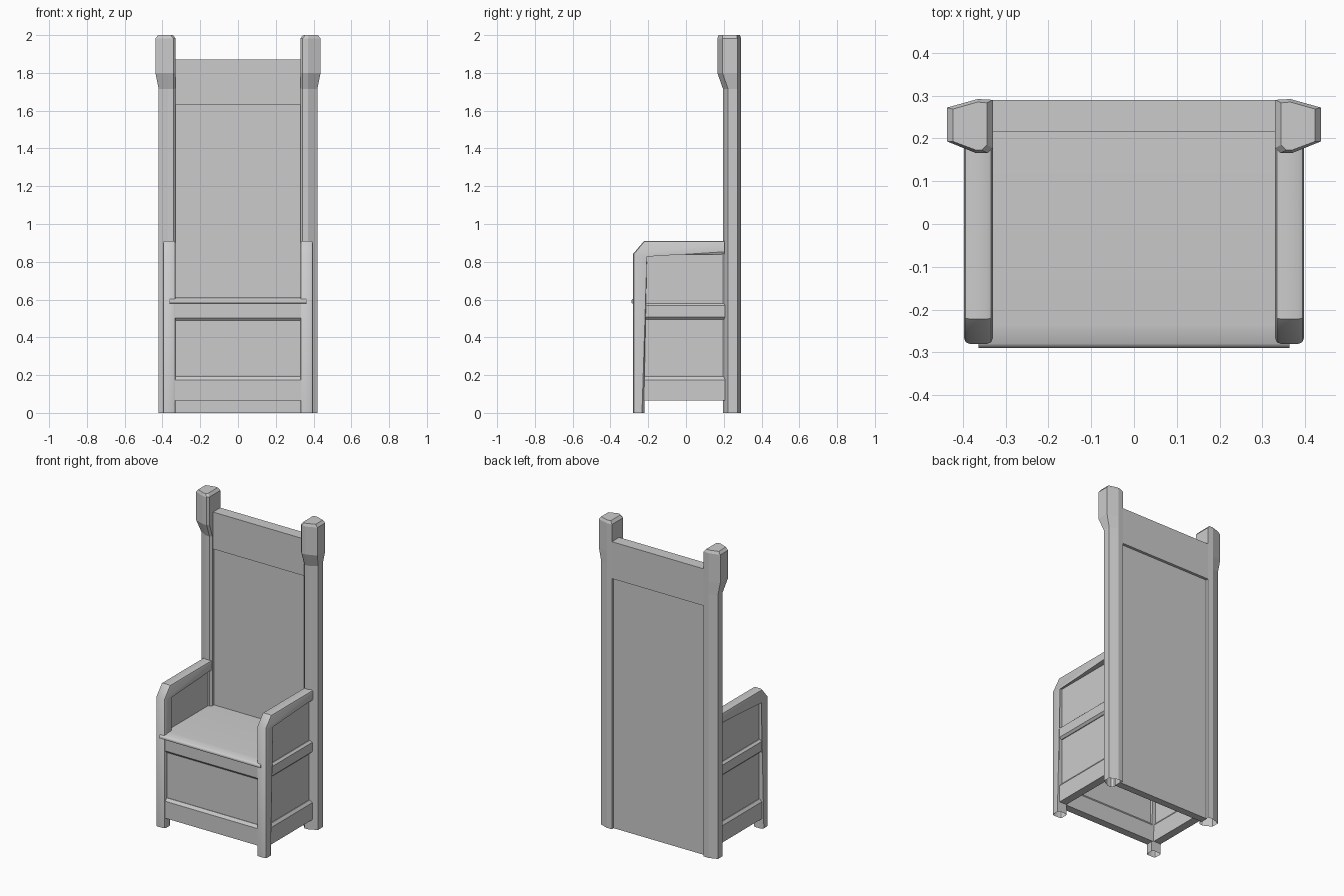
import bpy, bmesh

if "Cube" in bpy.data.objects:
    bpy.data.objects.remove(bpy.data.objects["Cube"])


def finish(name, bm, mirror=False, smooth=False):
    bmesh.ops.recalc_face_normals(bm, faces=bm.faces[:])
    me = bpy.data.meshes.new(name)
    bm.to_mesh(me)
    bm.free()
    ob = bpy.data.objects.new(name, me)
    bpy.context.collection.objects.link(ob)
    if mirror:
        ob.modifiers.new("mirror", 'MIRROR').use_clip = False
    if smooth:
        bpy.ops.object.select_all(action='DESELECT')
        ob.select_set(True)
        bpy.context.view_layer.objects.active = ob
        bpy.ops.object.shade_smooth_by_angle(angle=0.7)
    return ob


def loft(bm, rings, cap_start=True):
    # bridge equal-sized point rings and cap the ends
    vs = [[bm.verts.new(p) for p in r] for r in rings]
    n = len(vs[0])
    for a, b in zip(vs, vs[1:]):
        for i in range(n):
            j = (i + 1) % n
            bm.faces.new((a[i], a[j], b[j], b[i]))
    if cap_start:
        bm.faces.new(vs[0])
    bm.faces.new(vs[-1])


def box(name, x0, x1, y0, y1, z0, z1, mirror=False):
    bm = bmesh.new()
    loft(bm, [[(x0, y0, z), (x1, y0, z), (x1, y1, z), (x0, y1, z)] for z in (z0, z1)])
    return finish(name, bm, mirror)


def rail(name, axis, a, b, d0, d1, z0, z1, low=0.0, top=0.0, mirror=False):
    # rail with chamfered edges towards the panels; d is its depth direction
    c = 0.013
    prof = [(d0 + (c if low else 0), z0 - low), (d1 - (c if low else 0), z0 - low)]
    prof += [(d1, z0)] if low else []
    prof += [(d1, z1)] if top else []
    prof += [(d1 - (c if top else 0), z1 + top), (d0 + (c if top else 0), z1 + top)]
    prof += [(d0, z1)] if top else []
    prof += [(d0, z0)] if low else []
    bm = bmesh.new()
    loft(bm, [[(t, d, z) if axis == 'X' else (d, t, z) for d, z in prof] for t in (a, b)])
    return finish(name, bm, mirror)


# Tall back posts with flared heads, open underneath
def post_ring(z, xo, yf, inset=0.0):
    i = inset
    return [(x, y, z) for x, y in (
        (0.33 + i, yf + 0.012 + i / 2), (0.342 + i, yf + i / 2), (0.37, yf + i / 2),
        (xo - i, yf + 0.027), (xo - i, 0.272 - i / 4), (0.365, 0.292 - i / 2),
        (0.33 + i, 0.29 - i / 2))]


bm = bmesh.new()
loft(bm, [post_ring(0, 0.42, 0.196), post_ring(1.715, 0.42, 0.196),
          post_ring(1.80, 0.437, 0.166), post_ring(1.982, 0.437, 0.166),
          post_ring(2.0, 0.437, 0.166, 0.014)], cap_start=False)
finish("back_post", bm, mirror=True)

# Backrest
box("back_top_rail", -0.335, 0.335, 0.215, 0.29, 1.63, 1.87)
box("back_panel", -0.335, 0.335, 0.225, 0.272, 0.0, 1.635)

# Front legs joined to the armrests, outline seen from the side
outline = [(-0.28, 0), (-0.28, 0.842), (-0.222, 0.91), (0.205, 0.91),
           (0.205, 0.84), (-0.22, 0.84), (-0.22, 0)]
bm = bmesh.new()
loft(bm, [[(x, y, z) for y, z in outline] for x in (0.33, 0.397)])
edges = [e for e in bm.edges
         if abs(e.verts[0].co.x - e.verts[1].co.x) < 1e-5
         and max(v.co.z for v in e.verts) > 0.1
         and min(v.co.y for v in e.verts) < 0.2]
bmesh.ops.bevel(bm, geom=edges, offset=0.013, segments=2, profile=0.5, affect='EDGES')
bottom = [f for f in bm.faces if max(v.co.z for v in f.verts) < 1e-4]
bmesh.ops.delete(bm, geom=bottom, context='FACES')
finish("front_leg_and_armrest", bm, mirror=True, smooth=True)

# Side frames
box("side_panel", 0.352, 0.372, -0.24, 0.22, 0.10, 0.86, mirror=True)
rail("side_lower_rail", 'Y', -0.235, 0.22, 0.338, 0.39, 0.065, 0.175, top=0.017, mirror=True)
rail("side_middle_rail", 'Y', -0.235, 0.22, 0.338, 0.39, 0.507, 0.568, low=0.013, top=0.012, mirror=True)

# Front frame
box("front_panel", -0.34, 0.34, -0.258, -0.24, 0.10, 0.58)
rail("front_lower_rail", 'X', -0.34, 0.34, -0.274, -0.224, 0.065, 0.175, top=0.018)
rail("front_middle_rail", 'X', -0.34, 0.34, -0.274, -0.224, 0.503, 0.582, low=0.015)

# Seat board with a rounded front and a lip across the legs
seat = [(0.23, 0.58), (0.23, 0.612), (-0.235, 0.612), (-0.262, 0.609),
        (-0.28, 0.603), (-0.28, 0.58)]
bm = bmesh.new()
loft(bm, [[(x, y, z) for y, z in seat] for x in (-0.352, 0.352)])
finish("seat", bm, smooth=True)
lip = [(-0.262, 0.578), (-0.262, 0.605), (-0.28, 0.603), (-0.287, 0.598),
       (-0.29, 0.59), (-0.287, 0.581), (-0.28, 0.578)]
bm = bmesh.new()
loft(bm, [[(x, y, z) for y, z in lip] for x in (-0.363, 0.363)])
finish("seat_lip", bm, smooth=True)
